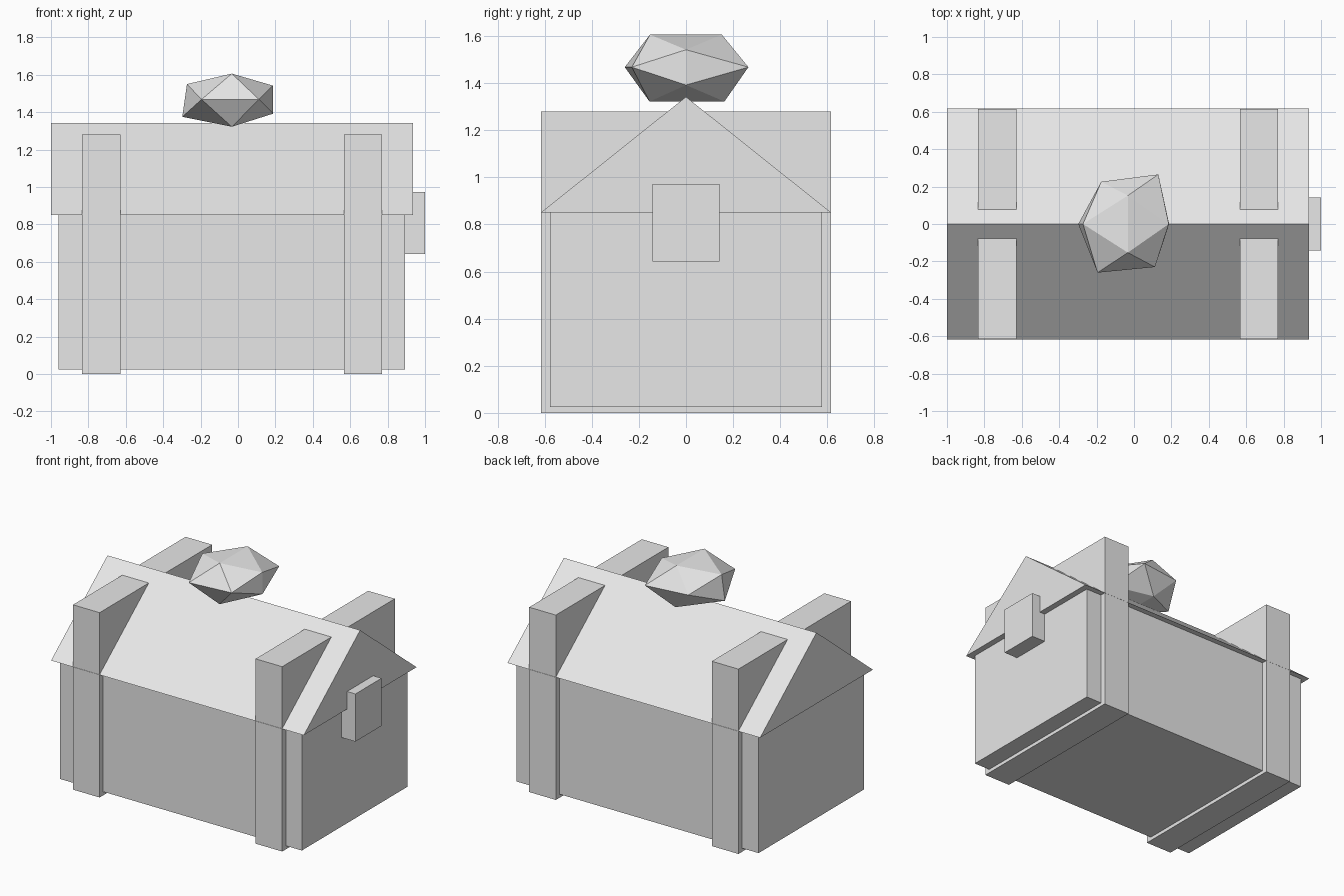
import bpy
import bmesh

if "Cube" in bpy.data.objects:
    bpy.data.objects.remove(bpy.data.objects["Cube"])

grey = bpy.data.materials.new("plain grey")
grey.diffuse_color = (0.8, 0.8, 0.8, 1)
grey.use_nodes = True
grey.node_tree.nodes["Principled BSDF"].inputs["Base Color"].default_value = grey.diffuse_color


def finish(name, bm):
    bmesh.ops.recalc_face_normals(bm, faces=bm.faces)
    mesh = bpy.data.meshes.new(name)
    bm.to_mesh(mesh)
    bm.free()
    mesh.materials.append(grey)
    obj = bpy.data.objects.new(name, mesh)
    bpy.context.collection.objects.link(obj)
    return obj


def prism(name, profile, x0, x1):
    """Extrude a (y, z) profile along x."""
    bm = bmesh.new()
    face = bm.faces.new([bm.verts.new((x0, y, z)) for y, z in profile])
    ext = bmesh.ops.extrude_face_region(bm, geom=[face])
    verts = [g for g in ext["geom"] if isinstance(g, bmesh.types.BMVert)]
    bmesh.ops.translate(bm, verts=verts, vec=(x1 - x0, 0, 0))
    return finish(name, bm)


def box(name, x0, x1, y0, y1, z0, z1):
    return prism(name, [(y0, z0), (y1, z0), (y1, z1), (y0, z1)], x0, x1)


# Chest body and gabled lid
box("chest_body", -0.96, 0.893, -0.577, 0.577, 0.025, 0.852)
prism("gabled_lid", [(-0.617, 0.85), (0.617, 0.85), (0, 1.342)], -1.0, 0.936)

# Bands running right through the chest, front to back
box("left_band", -0.833, -0.629, -0.616, 0.616, 0.0, 1.28)
box("right_band", 0.566, 0.77, -0.616, 0.616, 0.0, 1.28)

# Latch on the right end
box("latch", 0.88, 1.0, -0.143, 0.143, 0.642, 0.972)

# Slightly irregular, flattened twenty-sided gem on the ridge
gem_points = [
    (-0.033, -0.153, 1.606), (-0.033, 0.152, 1.606),
    (-0.033, -0.155, 1.322), (-0.033, 0.163, 1.322),
    (-0.298, 0, 1.375), (-0.273, 0, 1.55),
    (0.186, 0, 1.542), (0.188, 0, 1.392),
    (-0.195, -0.26, 1.468), (0.112, -0.23, 1.468),
    (-0.175, 0.226, 1.468), (0.13, 0.265, 1.468),
]
bm = bmesh.new()
for p in gem_points:
    bm.verts.new(p)
bmesh.ops.convex_hull(bm, input=bm.verts)
finish("gem", bm)
